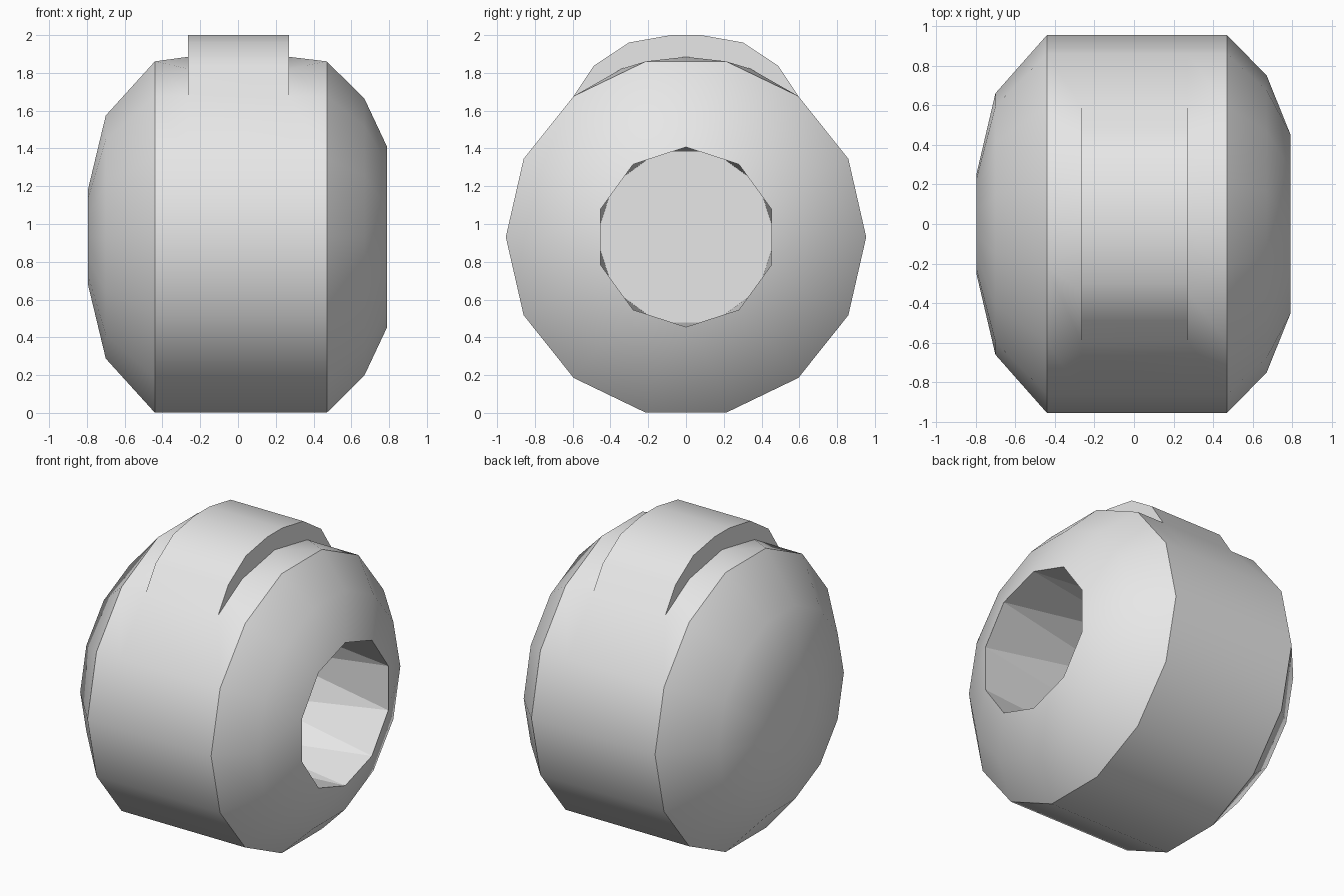
import bpy, bmesh
from math import cos, sin, radians, hypot, tau

cube = bpy.data.objects.get("Cube")
if cube:
    bpy.data.objects.remove(cube, do_unlink=True)

AXIS_Z = 0.931   # height of the sideways axis
R = 0.954        # body radius


def polygon(sides, radius, start=0.0):
    """Regular ring as (angle in degrees, radius) pairs."""
    return [(start + 360 * i / sides, radius) for i in range(sides)]


def with_crown(crown):
    """Body ring whose two top corners are replaced by other points."""
    base = [p for i, p in enumerate(polygon(14, R)) if i not in (3, 4)]
    return sorted(base + crown)


body = polygon(14, R)
rounded = with_crown([(69, R), (90, R), (111, R)])
ridge = with_crown([(61.7, 1.03), (73.7, 1.073), (85.8, 1.072),
                    (94.2, 1.072), (106.3, 1.073), (118.3, 1.03)])

# Rings from the closed dome, over the raised band, to the socket floor
rings = [
    (-0.795, polygon(14, 0.255)),
    (-0.70, polygon(14, 0.66)),
    (-0.44, body),
    (-0.265, rounded),
    (-0.265, ridge),
    (0.27, ridge),
    (0.27, rounded),
    (0.47, body),
    (0.67, polygon(14, 0.75)),
    (0.79, polygon(10, 0.476, 18)),
    (-0.20, polygon(10, 0.476, 36)),
]

bm = bmesh.new()


def add_ring(x, points):
    return [bm.verts.new((x, r * cos(radians(a)), AXIS_Z + r * sin(radians(a))))
            for a, r in points]


def zip_rings(va, pa, vb, pb):
    """Join two rings of any vertex counts, advancing by angle."""
    na, nb = len(va), len(vb)
    next_angle = lambda p, k: p[k % len(p)][0] + 360 * (k // len(p))
    i = j = 0
    while i < na or j < nb:
        a = next_angle(pa, i + 1) if i < na else 9999
        b = next_angle(pb, j + 1) if j < nb else 9999
        p, q = va[i % na], vb[j % nb]
        p2, q2 = va[(i + 1) % na], vb[(j + 1) % nb]
        if abs(a - b) < 0.01:
            bm.faces.new((p, p2, q2, q))
            i, j = i + 1, j + 1
        elif a < b:
            bm.faces.new((p, p2, q))
            i += 1
        else:
            bm.faces.new((p, q2, q))
            j += 1


loops = [add_ring(x, pts) for x, pts in rings]
for k in range(len(rings) - 1):
    zip_rings(loops[k], rings[k][1], loops[k + 1], rings[k + 1][1])
bm.faces.new(list(reversed(loops[0])))   # dome cap
bm.faces.new(loops[-1])                  # socket floor
bmesh.ops.remove_doubles(bm, verts=bm.verts[:], dist=0.0005)

mesh = bpy.data.meshes.new("socket_body")
bm.to_mesh(mesh)
bm.free()
obj = bpy.data.objects.new("socket_body", mesh)
bpy.context.collection.objects.link(obj)

# Plain grey material
mat = bpy.data.materials.new("light_grey")
mat.use_nodes = True
grey = (0.8, 0.8, 0.8, 1.0)
mat.diffuse_color = grey
mat.node_tree.nodes["Principled BSDF"].inputs["Base Color"].default_value = grey
mesh.materials.append(mat)

# Smooth shell, crisp rims
for o in bpy.context.selected_objects:
    o.select_set(False)
obj.select_set(True)
bpy.context.view_layer.objects.active = obj
bpy.ops.object.shade_smooth_by_angle(angle=radians(32))

# Faceted socket walls
for edge in mesh.edges:
    ends = [mesh.vertices[v].co for v in edge.vertices]
    if all(c.x > -0.25 and hypot(c.y, c.z - AXIS_Z) < 0.5 for c in ends):
        edge.use_edge_sharp = True
